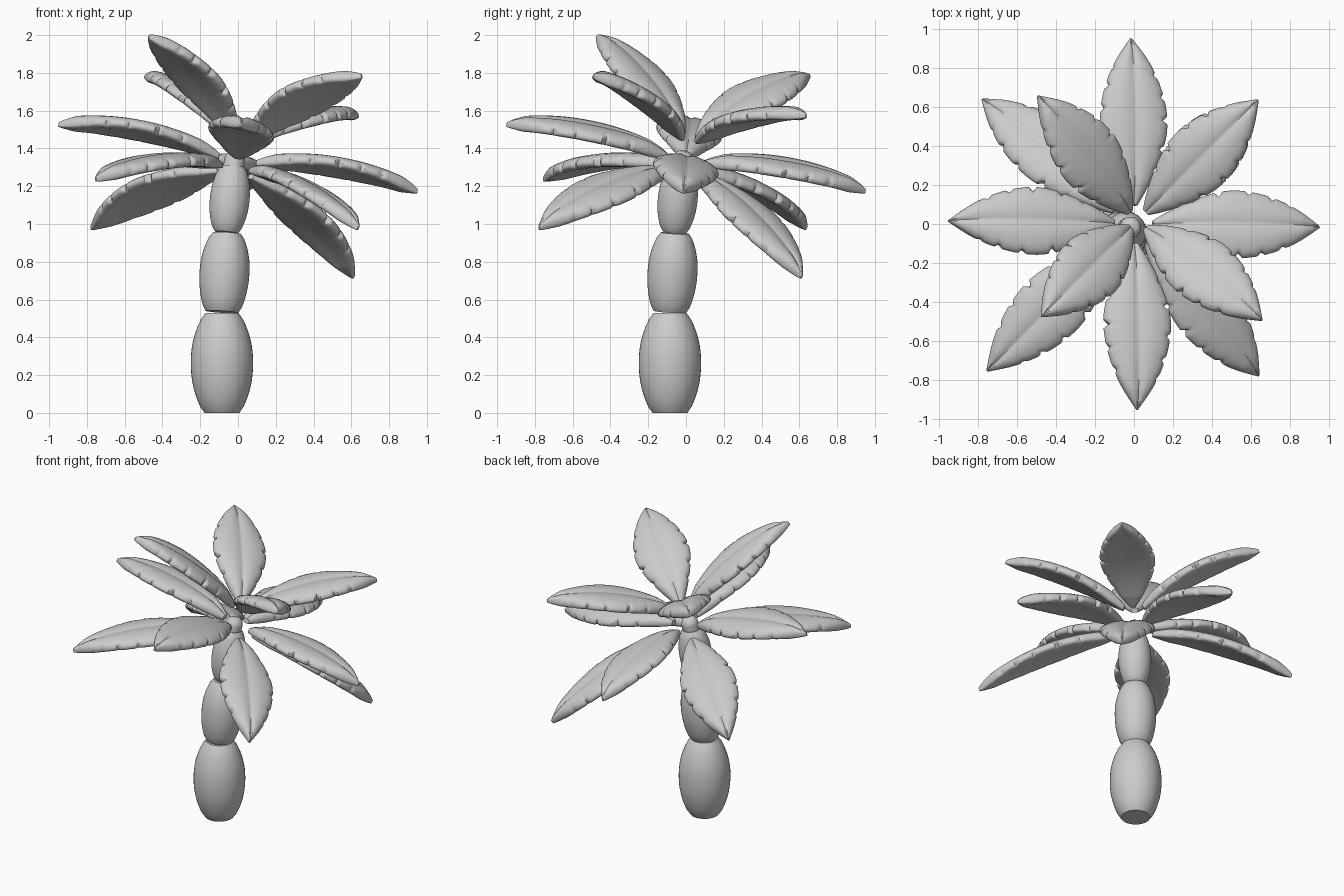
import bpy, bmesh, math
from mathutils import Matrix, Vector

if "Cube" in bpy.data.objects:
    bpy.data.objects.remove(bpy.data.objects["Cube"])


def finish(bm, name, angle=35):
    bmesh.ops.recalc_face_normals(bm, faces=bm.faces)
    me = bpy.data.meshes.new(name)
    bm.to_mesh(me)
    bm.free()
    ob = bpy.data.objects.new(name, me)
    bpy.context.collection.objects.link(ob)
    bpy.ops.object.select_all(action='DESELECT')
    ob.select_set(True)
    bpy.context.view_layer.objects.active = ob
    bpy.ops.object.shade_smooth_by_angle(angle=math.radians(angle))
    return ob


def loft(bm, loops):
    rings = [[bm.verts.new(p) for p in lp] for lp in loops]
    n = len(rings[0])
    for a, b in zip(rings, rings[1:]):
        for i in range(n):
            j = (i + 1) % n
            bm.faces.new((a[i], a[j], b[j], b[i]))
    bm.faces.new(rings[0])
    bm.faces.new(rings[-1])


def interp(pts, t):
    # smooth interpolation through evenly listed (t, value) points
    for k in range(len(pts) - 1):
        (t0, a), (t1, b) = pts[k], pts[k + 1]
        if t <= t1:
            return a + (b - a) * (t - t0) / (t1 - t0)
    return pts[-1][1]


# Trunk: barrels whose axis leans progressively toward +x +y
def barrel(name, c0, z0, c1, z1, r0, rmax, r1):
    a, b = Vector((c0, c0, z0)), Vector((c1, c1, z1))
    axis = (b - a).normalized()
    rot = Vector((0, 0, 1)).rotation_difference(axis).to_matrix()
    loops = []
    for k in range(17):
        t = k / 16
        s = 1 - abs(2 * t - 1) ** 2.2
        end = r0 if t < 0.5 else r1
        r = end + (rmax - end) * s
        if k in (0, 16):
            r -= 0.006
        loops.append([a.lerp(b, t) + rot @ Vector((r * math.cos(f), r * math.sin(f), 0))
                      for f in (2 * math.pi * i / 40 for i in range(40))])
    bm = bmesh.new()
    loft(bm, loops)
    finish(bm, name)


barrel("trunk_lower", -0.085, 0.0, -0.085, 0.53, 0.098, 0.165, 0.092)
barrel("trunk_middle", -0.085, 0.535, -0.058, 0.952, 0.092, 0.132, 0.08)
barrel("trunk_upper", -0.062, 0.955, -0.026, 1.305, 0.066, 0.105, 0.066)
barrel("trunk_tip", -0.026, 1.29, -0.01, 1.385, 0.055, 0.055, 0.03)

# Leaf outline and the torn notches on each edge (position, depth)
WIDTH = [(0, .022), (.05, .048), (.12, .08), (.18, .104), (.24, .126), (.3, .145),
         (.36, .161), (.42, .172), (.48, .177), (.54, .175), (.6, .168), (.66, .157),
         (.72, .141), (.78, .121), (.84, .097), (.9, .066), (.95, .036), (1, .005)]
NOTCH = {1: [(.24, .12), (.39, .2), (.57, .13), (.71, .15), (.82, .1)],
         -1: [(.2, .1), (.33, .15), (.5, .17), (.64, .12), (.77, .14)]}
COLS = [-.985, -.94, -.86, -.72, -.5, -.28, -.12, -.05, 0, .05, .12, .28, .5, .72, .86, .94, .985]
LOOP = [(-1, 0)] + [(v, 1) for v in COLS] + [(1, 0)] + [(v, -1) for v in reversed(COLS)]


def leaf(name, base, tip, matrix, bow=0.062):
    base, tip = Vector((base[0], 0, base[1])), Vector((tip[0], 0, tip[1]))
    d = (tip - base).normalized()
    up = Vector((-d.z, 0, d.x))
    loops = []
    for k in range(81):
        t = k / 80
        w = interp(WIDTH, t)
        th = 0.036 * min(1, (t + .03) / .15, (1 - t + .012) / .12) ** 0.5
        mid = base.lerp(tip, t) + up * (bow * (1 - abs(2 * t - 1) ** 2.2))
        lp = []
        for v, side in LOOP:
            cut = sum(dep * max(0, 1 - abs(t - p) / .022)
                      for p, dep in NOTCH[1 if v > 0 else -1])
            y = v * w * (1 - cut * abs(v) ** 7)
            h = side * th * max(0, 1 - abs(v) ** 5) ** 0.5
            h -= 0.018 * v * v * min(1, w / .15)
            if side > 0:  # midrib crease
                h -= 0.3 * th * max(0, 1 - abs(v) / .28)
            lp.append(matrix @ (mid + up * h + Vector((0, y, 0))))
        loops.append(lp)
    bm = bmesh.new()
    loft(bm, loops)
    finish(bm, name, 40)


# Crown: three rings of four leaves, tilted with the trunk
crown = Matrix.Translation((0, 0, 1.35)) @ Matrix.Rotation(math.radians(15), 4, Vector((-1, 1, 0)))
RINGS = [("upper_leaf", (.06, .11), (.81, .45), 45),
         ("middle_leaf", (.10, -.01), (.967, 0), 0),
         ("lower_leaf", (.12, -.07), (1.0, -.385), 45)]
for name, base, tip, start in RINGS:
    for i in range(4):
        m = crown @ Matrix.Rotation(math.radians(start + 90 * i), 4, 'Z')
        leaf(f"{name}_{i + 1}", base, tip, m)
